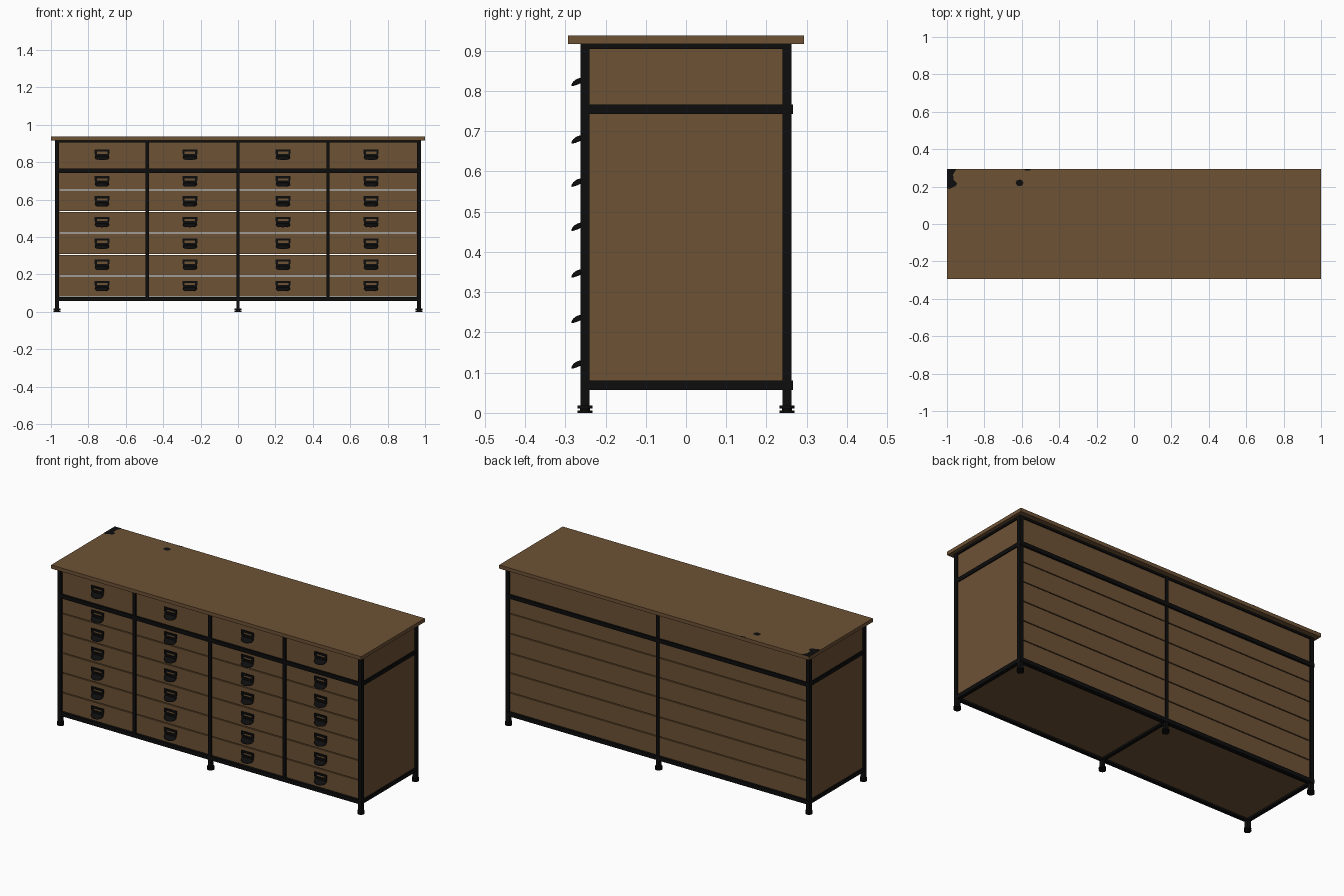
import bpy, bmesh, math
from mathutils import Matrix, Vector

if "Cube" in bpy.data.objects:
    bpy.data.objects.remove(bpy.data.objects["Cube"])


def material(name, col):
    m = bpy.data.materials.new(name)
    m.diffuse_color = (*col, 1)
    m.use_nodes = True
    m.node_tree.nodes["Principled BSDF"].inputs["Base Color"].default_value = m.diffuse_color
    return m


WOOD = material("brown_wood", (0.155, 0.084, 0.036))
IRON = material("black_iron", (0.004, 0.004, 0.004))


def add_box(bm, x0, x1, y0, y1, z0, z1):
    mat = Matrix.Translation(((x0 + x1) / 2, (y0 + y1) / 2, (z0 + z1) / 2)) @ \
        Matrix.Diagonal((x1 - x0, y1 - y0, z1 - z0, 1))
    bmesh.ops.create_cube(bm, size=1, matrix=mat)


def finish(name, bm, mat):
    me = bpy.data.meshes.new(name)
    bm.to_mesh(me)
    bm.free()
    me.materials.append(mat)
    ob = bpy.data.objects.new(name, me)
    bpy.context.collection.objects.link(ob)
    return ob


def box(name, mat, *dims):
    bm = bmesh.new()
    add_box(bm, *dims)
    return finish(name, bm, mat)


PX, PY = 0.968, 0.251                      # post centres
H = 0.0115                                 # half post thickness
COLS = [-PX, -0.486, 0, 0.481, PX]
ROWS = [0.080, 0.191, 0.306, 0.421, 0.536, 0.652, 0.744]

# worktop
box("worktop", WOOD, -1, 1, -0.293, 0.293, 0.917, 0.938)

# dark stains on the back left of the worktop
stains = [
    [(-1, 0.293), (-0.95, 0.293), (-0.967, 0.265), (-0.965, 0.235),
     (-0.947, 0.22), (-0.95, 0.205), (-0.985, 0.188), (-1, 0.19)],
    [(-0.612 + 0.021 * math.cos(a * math.pi / 4),
      0.22 + 0.018 * math.sin(a * math.pi / 4)) for a in range(8)],
    [(-0.59, 0.293), (-0.58, 0.285), (-0.56, 0.285), (-0.55, 0.293)],
]
for pts in stains:
    bm = bmesh.new()
    f = bm.faces.new([bm.verts.new((x, y, 0.9388)) for x, y in pts])
    f.normal_update()
    if f.normal.z < 0:
        f.normal_flip()
    finish("worktop_stain", bm, IRON)

# posts with round levelling feet
for x in (-PX, 0, PX):
    for y in (-PY, PY):
        h = H if x else 0.009
        box("post", IRON, x - h, x + h, y - H, y + H, 0.015, 0.917)
        bm = bmesh.new()
        for z, r, d in ((0.003, 0.019, 0.006), (0.009, 0.012, 0.008), (0.0145, 0.019, 0.007)):
            bmesh.ops.create_cone(bm, cap_ends=True, segments=16, radius1=r, radius2=r,
                                  depth=d, matrix=Matrix.Translation((x, y, z)))
        finish("foot", bm, IRON)

# slim front dividers
for x in (COLS[1], COLS[3]):
    box("front_divider", IRON, x - 0.009, x + 0.009, -PY - H, -PY + H, 0.06, 0.917)

# horizontal rails round the frame
for z0, z1 in ((0.057, 0.080), (0.743, 0.766), (0.905, 0.917)):
    e = 0.003 if z0 < 0.9 else 0
    for s in (-1, 1):
        ys = sorted((s * (PY - H), s * (PY + H) + (e if s > 0 else 0)))
        box("long_rail", IRON, -PX - H, PX + H, *ys, z0, z1)
        xs = sorted((s * (PX - H), s * (PX + H - 0.001)))
        box("side_rail", IRON, *xs, -PY, PY, z0, z1)
box("bottom_cross_rail", IRON, -0.01, 0.01, -PY, PY, 0.057, 0.080)

# bottom board and side panels
box("bottom_board", WOOD, -PX, PX, -PY, PY, 0.068, 0.078)
for s in (-1, 1):
    xs = sorted((s * 0.955, s * 0.972))
    box("side_panel", WOOD, *xs, -PY + 0.005, PY - 0.005, 0.075, 0.91)

# drawer fronts and back planks, with thin gaps between rows
G = 0.0025
spans = [(a + G, b - G) for a, b in zip(ROWS, ROWS[1:])] + [(0.762, 0.91)]
for z0, z1 in spans:
    for a, b in zip(COLS, COLS[1:]):
        box("drawer_front", WOOD, a + 0.006, b - 0.006, -0.252, -0.234, z0, z1)
    for a, b in ((-PX, 0), (0, PX)):
        box("back_plank", WOOD, a + 0.006, b - 0.006, 0.240, 0.256, z0, z1)

# cup handle: label frame above a hollow scoop
bm = bmesh.new()
add_box(bm, -0.040, 0.040, -0.006, 0, 0.017, 0.028)
add_box(bm, -0.037, 0.037, -0.006, 0, -0.010, 0.005)
for s in (-1, 1):
    add_box(bm, *sorted((s * 0.028, s * 0.040)), -0.006, 0, 0.004, 0.018)
NU, NV = 16, 6
for t in (0, 0.003):                        # outer and inner skins
    grid = []
    for j in range(NV + 1):
        v = j / NV * math.pi / 2
        row = []
        for i in range(NU + 1):
            u = i / NU * math.pi
            su = max(math.sin(u), 0)
            rim = -0.007 - 0.021 * su ** 0.4
            z = rim + (-0.006 - rim) * math.sin(v) - t * math.sin(v)
            row.append(bm.verts.new(((0.038 - t) * math.cos(u) * (0.45 + 0.55 * math.cos(v)),
                                     -(0.033 - t) * su * math.cos(v), z)))
        grid.append(row)
    for j in range(NV):
        for i in range(NU):
            q = [grid[j][i], grid[j][i + 1], grid[j + 1][i + 1], grid[j + 1][i]]
            bm.faces.new(q if t else q[::-1])
    if t == 0:
        outer_rim = grid[0]
    else:
        for i in range(NU):
            bm.faces.new((outer_rim[i], outer_rim[i + 1], grid[0][i + 1], grid[0][i]))
first = finish("cup_handle", bm, IRON)
handle_mesh = first.data
bpy.data.objects.remove(first)

for x in (-0.727, -0.257, 0.241, 0.712):
    for z in (0.840, 0.697, 0.590, 0.480, 0.364, 0.251, 0.138):
        ob = bpy.data.objects.new("cup_handle", handle_mesh)
        ob.location = (x, -0.252, z)
        bpy.context.collection.objects.link(ob)
